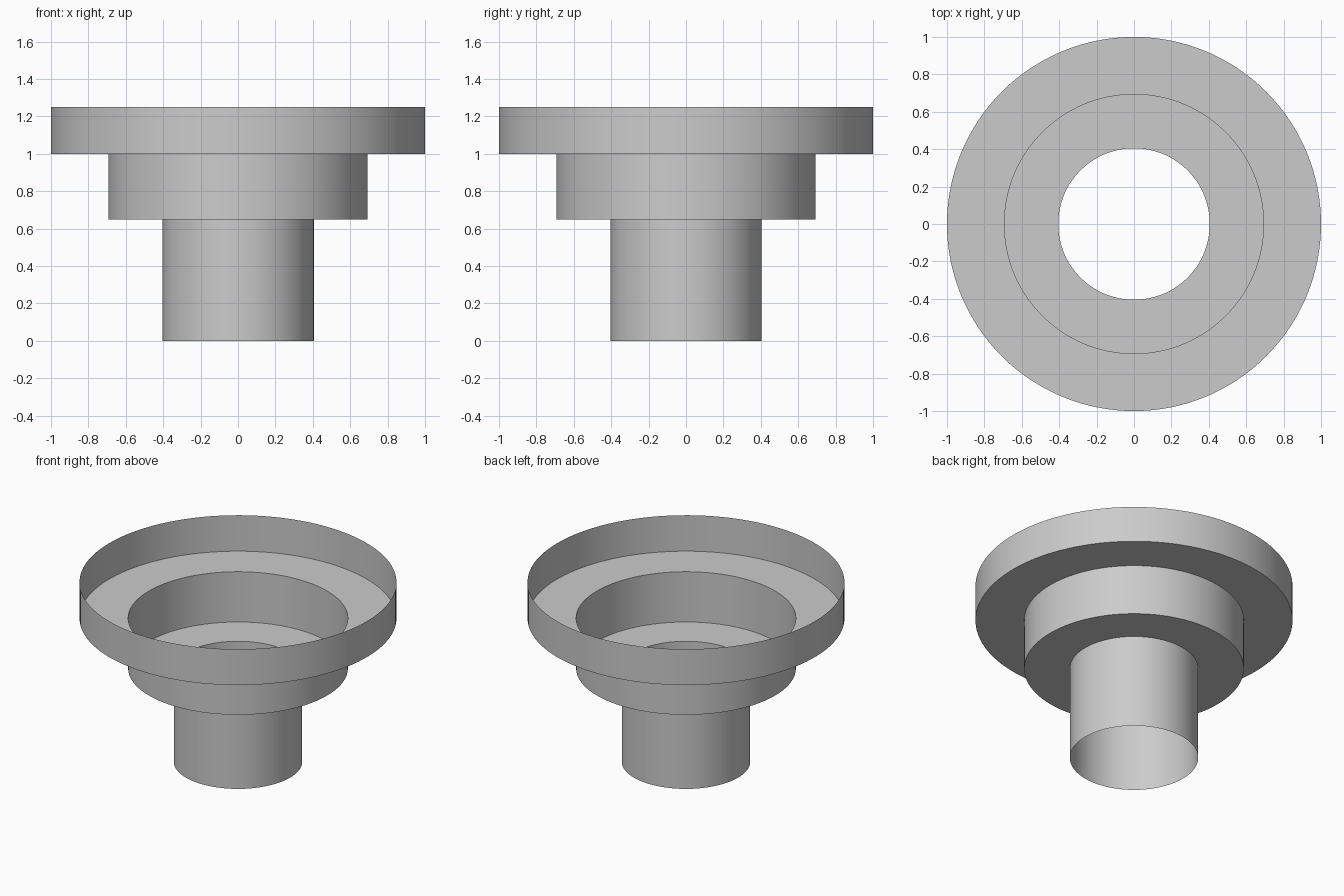
import bpy
import bmesh
from math import pi, radians

SEGMENTS = 128
TUBE_R, CUP_R, TRAY_R = 0.405, 0.693, 1.0
CUP_Z, TRAY_Z, TOP_Z = 0.65, 1.0, 1.25

cube = bpy.data.objects.get("Cube")
if cube:
    bpy.data.objects.remove(cube, do_unlink=True)

# One plain grey for the whole fitting
GREY = (0.6, 0.6, 0.6, 1.0)
grey = bpy.data.materials.new("plain grey")
grey.use_nodes = True
grey.diffuse_color = GREY
grey.node_tree.nodes["Principled BSDF"].inputs["Base Color"].default_value = GREY


def lathe(name, profile):
    """Spin an open (radius, height) profile round z into a thin shell."""
    bm = bmesh.new()
    verts = [bm.verts.new((r, 0, z)) for r, z in profile]
    edges = [bm.edges.new(pair) for pair in zip(verts, verts[1:])]
    bmesh.ops.spin(bm, geom=verts + edges, cent=(0, 0, 0), axis=(0, 0, 1),
                   angle=2 * pi, steps=SEGMENTS, use_merge=False)
    bmesh.ops.remove_doubles(bm, verts=bm.verts, dist=0.0001)
    # Walls face outward and ledges face down
    bm.normal_update()
    flipped = [f for f in bm.faces
               if f.normal.dot(f.calc_center_median()) < 0 and abs(f.normal.z) < 0.5
               or f.normal.z > 0.5]
    bmesh.ops.reverse_faces(bm, faces=flipped)

    mesh = bpy.data.meshes.new(name)
    bm.to_mesh(mesh)
    bm.free()
    mesh.materials.append(grey)
    obj = bpy.data.objects.new(name, mesh)
    bpy.context.collection.objects.link(obj)
    bpy.ops.object.select_all(action='DESELECT')
    obj.select_set(True)
    bpy.context.view_layer.objects.active = obj
    bpy.ops.object.shade_smooth_by_angle(angle=radians(30))
    return obj


# Open tube at the bottom
lathe("lower_tube", [(TUBE_R, 0), (TUBE_R, CUP_Z)])
# Ring floor and wall of the middle step
lathe("middle_cup", [(TUBE_R, CUP_Z), (CUP_R, CUP_Z), (CUP_R, TRAY_Z)])
# Ring floor and wall of the wide open top
lathe("upper_tray", [(CUP_R, TRAY_Z), (TRAY_R, TRAY_Z), (TRAY_R, TOP_Z)])
